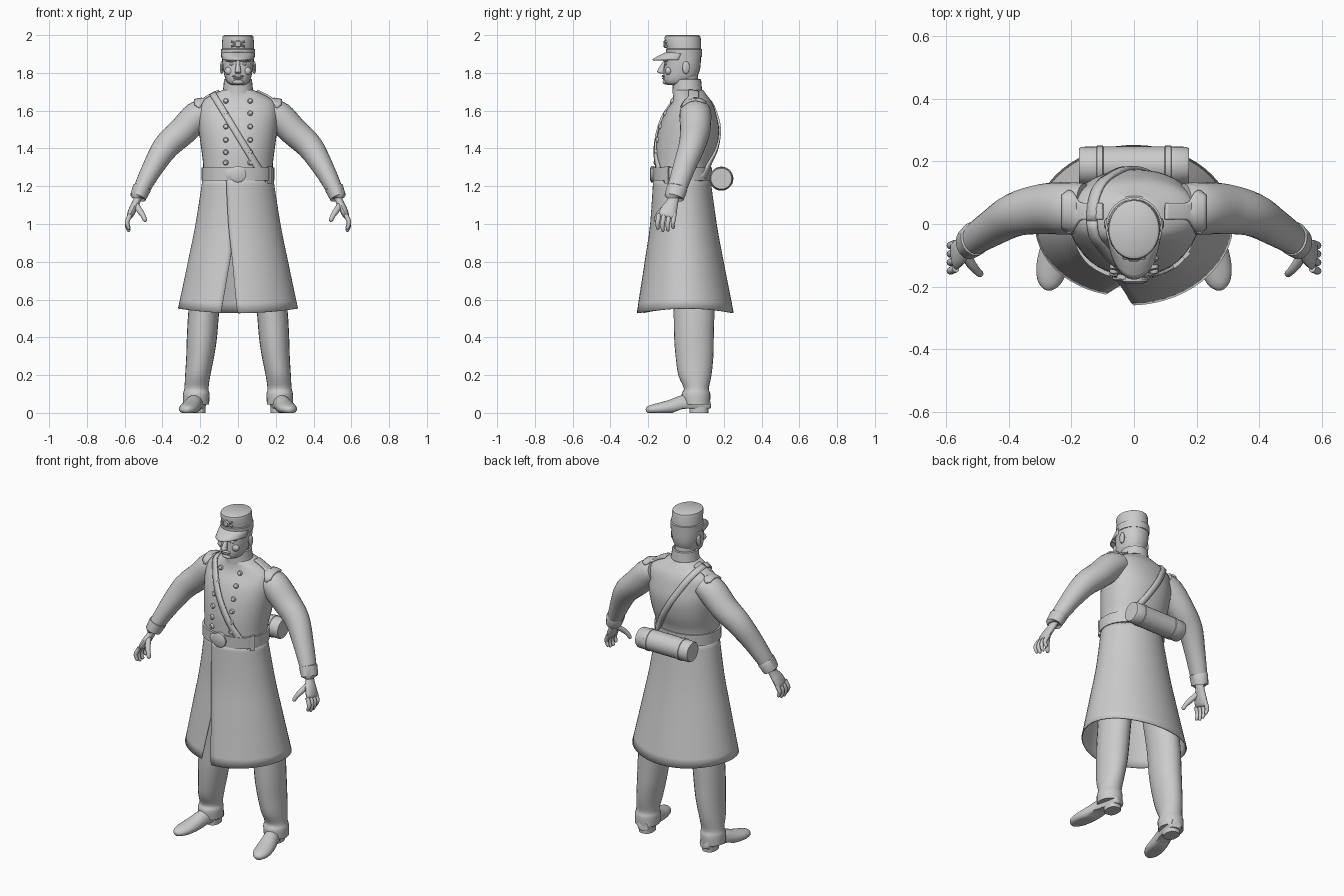
import bpy, bmesh, math
from mathutils import Vector
from mathutils.bvhtree import BVHTree

if "Cube" in bpy.data.objects:
    bpy.data.objects.remove(bpy.data.objects["Cube"])

GREY = bpy.data.materials.new("plain_grey")
GREY.diffuse_color = (0.6, 0.6, 0.6, 1)
GREY.use_nodes = True
GREY.node_tree.nodes["Principled BSDF"].inputs["Base Color"].default_value = GREY.diffuse_color


def make(name, verts, faces, mirror=False, thick=0, angle=40):
    me = bpy.data.meshes.new(name)
    me.from_pydata([tuple(v) for v in verts], [], faces)
    bm = bmesh.new()
    bm.from_mesh(me)
    bmesh.ops.recalc_face_normals(bm, faces=bm.faces)
    bm.to_mesh(me)
    bm.free()
    me.materials.append(GREY)
    ob = bpy.data.objects.new(name, me)
    bpy.context.collection.objects.link(ob)
    bpy.ops.object.select_all(action='DESELECT')
    ob.select_set(True)
    bpy.context.view_layer.objects.active = ob
    bpy.ops.object.shade_smooth_by_angle(angle=math.radians(angle))
    if thick:
        s = ob.modifiers.new("thickness", 'SOLIDIFY')
        s.thickness, s.offset = thick, 0
    if mirror:
        ob.modifiers.new("mirror", 'MIRROR')
    return ob


def densify(rows, k):
    """Catmull-Rom subdivision of a list of rows."""
    rows = [Vector(r) for r in rows]
    out = []
    for i in range(len(rows) - 1):
        p0, p1, p2, p3 = rows[max(i - 1, 0)], rows[i], rows[i + 1], rows[min(i + 2, len(rows) - 1)]
        for j in range(k):
            t = j / k
            out.append(0.5 * (2 * p1 + (p2 - p0) * t + (2 * p0 - 5 * p1 + 4 * p2 - p3) * t * t
                              + (3 * p1 - p0 - 3 * p2 + p3) * t ** 3))
    return out + [rows[-1]]


def sweep(name, rows, axis=None, ref=(0, 1, 0), n=24, k=3, power=1.0, floor=None, **kw):
    """Closed skin over ellipses; a row is x, y, z, radius across, radius along ref."""
    rows = densify(rows, k) if k > 1 else [Vector(r) for r in rows]
    verts = []
    for i, r in enumerate(rows):
        c = r[0:3]
        t = Vector(axis) if axis else Vector(rows[min(i + 1, len(rows) - 1)][0:3]) - Vector(rows[max(i - 1, 0)][0:3])
        t.normalize()
        v = Vector(ref) - t * t.dot(Vector(ref))
        v.normalize()
        u = v.cross(t)
        for j in range(n):
            a = 2 * math.pi * j / n
            ca, sa = (math.copysign(abs(f) ** power, f) for f in (math.cos(a), math.sin(a)))
            p = Vector(c) + u * r[3] * ca + v * r[4] * sa
            if floor:
                p.z = max(p.z, floor(p))
            verts.append(p)
    m = len(rows)
    faces = [(i * n + j, i * n + (j + 1) % n, (i + 1) * n + (j + 1) % n, (i + 1) * n + j)
             for i in range(m - 1) for j in range(n)]
    faces += [tuple(range(n)), tuple(range((m - 1) * n, m * n))]
    return make(name, verts, faces, **kw)


def grid(name, fn, nu, nv, **kw):
    verts = [fn(i / nu, j / nv) for i in range(nu + 1) for j in range(nv + 1)]
    w = nv + 1
    faces = [(i * w + j, i * w + j + 1, (i + 1) * w + j + 1, (i + 1) * w + j) for i in range(nu) for j in range(nv)]
    return make(name, verts, faces, **kw)


def blob(name, c, r, **kw):
    rows = [(c[0], c[1], c[2] - r[2] * math.cos(a), r[0] * math.sin(a) + 1e-4, r[1] * math.sin(a) + 1e-4)
            for a in [math.pi * i / 8 for i in range(9)]]
    return sweep(name, rows, axis=(0, 0, 1), n=14, k=1, **kw)


def disc(name, c, d, r, h, **kw):
    c, d = Vector(c), Vector(d).normalized()
    prof = [(-h, 1), (0.5 * h, 1), (h, 0.7)]
    return sweep(name, [tuple(c + d * s) + (r * f, r * f) for s, f in prof], axis=d, ref=(0, 0, 1), n=16, k=1, **kw)


UP = (0, 0, 1)

# Coat body
torso = sweep("coat_body", [(0, -.02, 1.23, .183, .145), (0, -.015, 1.32, .185, .15), (0, 0, 1.4, .195, .162),
                            (0, .015, 1.5, .208, .16), (0, .022, 1.58, .212, .138), (0, .03, 1.64, .2, .11),
                            (0, .022, 1.68, .145, .09), (0, .012, 1.71, .08, .078)], axis=UP, n=40, power=.92)
sweep("collar", [(0, .008, 1.69, .083, .08), (0, .006, 1.73, .077, .077), (0, .004, 1.765, .074, .076),
                 (0, .004, 1.768, .066, .068), (0, .004, 1.75, .064, .066)], axis=UP, k=1)
sweep("neck", [(0, .005, 1.7, .06, .062), (0, .0, 1.8, .06, .062)], axis=UP, k=1)

# Sleeves
arm = sweep("sleeve", [(.16, .05, 1.6, .065, .08), (.215, .05, 1.57, .08, .084), (.295, .048, 1.49, .076, .08),
                       (.38, .03, 1.41, .07, .07), (.45, -.01, 1.30, .056, .06), (.508, -.047, 1.19, .044, .052),
                       (.526, -.06, 1.15, .039, .048)], mirror=True, k=4)
sweep("cuff", [(.507, -.046, 1.195, .044, .052), (.509, -.047, 1.19, .049, .056), (.53, -.063, 1.14, .043, .052),
               (.53, -.063, 1.138, .03, .04)], mirror=True, k=1)

# Hands: palm, four fingers and thumb
sweep("palm", [(.523, -.06, 1.16, .022, .03), (.537, -.07, 1.12, .02, .03), (.556, -.088, 1.08, .021, .043),
               (.572, -.1, 1.045, .017, .047), (.576, -.103, 1.035, .008, .04)], mirror=True, n=16)
for i in range(4):
    y, drop = -.143 + .027 * i, (.012, 0, .002, .016)[i]
    sweep("finger", [(.57, y, 1.05, .012, .012), (.586, y - .006, 1.015, .0125, .0125),
                     (.586, y - .008, .985 + drop, .011, .011), (.578, y - .006, .965 + drop, .009, .009),
                     (.575, y - .005, .96 + drop, .003, .003)], mirror=True, n=10)
sweep("thumb", [(.54, -.095, 1.1, .016, .016), (.52, -.13, 1.07, .016, .015), (.503, -.15, 1.045, .013, .013),
                (.492, -.16, 1.02, .011, .011), (.49, -.162, 1.012, .003, .003)], mirror=True, n=10)

# Coat skirt: open sheet, one front panel lapped over the other
HEM = densify([(1.25, .183, -.165, .125), (1.0, .222, -.18, .16), (.8, .262, -.207, .197), (.54, .315, -.245, .25)], 4)


def skirt(u, v):
    z, rx, f, b = HEM[round(u * 12)]
    s = max(0, (.85 - z) / .31)
    a0 = math.asin((-.062 + .06 * min(1, u) ** 1.5) / rx)
    a1 = 2 * math.pi + math.asin((-.035 - .055 * s) / rx)
    a = a0 + (a1 - a0) * v
    lap = 1 + .05 * max(0, 1 - v * 5) - .05 * max(0, 1 - (1 - v) * 5)
    z -= u ** 4 * .012 * math.cos(2 * a)
    return (rx * math.sin(a) * (1 + (lap - 1) * .2), (f + b) / 2 - (b - f) / 2 * math.cos(a) * lap, z)


grid("coat_skirt", skirt, 12, 56, thick=.006)

# Trousers and shoes
sweep("trouser_leg", [(.125, .02, .95, .08, .1), (.155, .035, .75, .085, .11), (.18, .042, .55, .082, .108),
                      (.191, .042, .4, .08, .105), (.2, .045, .3, .074, .1), (.213, .047, .2, .067, .088),
                      (.22, .055, .13, .064, .066), (.221, .053, .1, .07, .076), (.222, .055, .045, .069, .072)],
      axis=UP, mirror=True)
sweep("shoe", [(.206, .125, .045, .02, .02), (.208, .115, .045, .038, .04), (.215, .06, .05, .043, .05),
               (.232, -.01, .045, .044, .05), (.25, -.08, .03, .05, .04), (.263, -.14, .022, .05, .032),
               (.272, -.185, .018, .038, .024), (.276, -.207, .015, .018, .014), (.277, -.212, .014, .003, .003)],
      ref=UP, n=20, mirror=True, floor=lambda p: .022 if p.y > -.02 else max(0, .022 * (p.y + .07) / .05))
sweep("heel", [(.213, .068, 0, .04, .05), (.213, .068, .03, .041, .051)], axis=UP, k=1, mirror=True, power=.8)

# Head and face
HEAD = [(1.737, .035, -.1, -.02), (1.748, .055, -.114, .02), (1.775, .069, -.12, .055), (1.81, .077, -.118, .072),
        (1.85, .083, -.115, .078), (1.9, .085, -.112, .08)]
sweep("head", [(0, (f + b) / 2, z, rx, (b - f) / 2) for z, rx, f, b in HEAD], axis=UP, power=.9)
sweep("nose", [(0, -.108, 1.868, .009, .008), (0, -.12, 1.845, .011, .012), (0, -.13, 1.82, .014, .018),
               (0, -.133, 1.805, .017, .02), (0, -.124, 1.796, .012, .012)], axis=UP, n=14)
blob("brow", (.036, -.108, 1.866), (.034, .014, .008), mirror=True)
blob("eye", (.034, -.107, 1.847), (.014, .008, .007), mirror=True)
blob("cheek", (.045, -.092, 1.81), (.026, .018, .022), mirror=True)
blob("upper_lip", (0, -.117, 1.783), (.032, .012, .007))
blob("lower_lip", (0, -.116, 1.771), (.025, .011, .006))
blob("chin", (0, -.107, 1.752), (.03, .017, .014))
blob("ear", (.086, .0, 1.828), (.01, .02, .034), mirror=True)

# Cap with band, visor and badge
sweep("cap", [(0, -.01, 1.885, .089, .094), (0, -.01, 1.925, .091, .096), (0, -.011, 1.928, .085, .091),
              (0, -.018, 1.985, .083, .096), (0, -.018, 1.995, .08, .093), (0, -.018, 2.0, .072, .085)],
      axis=UP, n=36, k=1)


def visor(u, v):
    a = math.radians(-80 + 160 * v)
    c = math.cos(a)
    return ((.088 - .006 * u) * math.sin(a), -.01 - (.088 + .078 * u) * c, 1.9 - .032 * u ** 1.3 + .008 * c * (1 - u))


grid("visor", visor, 5, 20, thick=.008)
disc("cap_badge", (0, -.108, 1.953), (0, -1, 0), .02, .012)
for s in (-1, 1):
    sweep("badge_bar", [(-.035 * s, -.106, 1.94, .005, .008), (.035 * s, -.106, 1.966, .005, .008)], k=1, n=8)

# Belt, buckle and side loop
sweep("belt", [(0, -.02, 1.23, .182, .145), (0, -.02, 1.23, .193, .156), (0, -.02, 1.298, .193, .158),
               (0, -.02, 1.298, .182, .145)], axis=UP, n=40, k=1, power=.92)
disc("buckle", (0, -.178, 1.264), (0, -1, 0), .044, .012)
disc("buckle_catch", (-.038, -.172, 1.264), (0, -1, 0), .03, .01)
sweep("belt_loop", [(.163, -.095, 1.215, .018, .018), (.163, -.095, 1.305, .018, .018)], axis=UP, n=4, k=1)

# Surface lookup used to lay straps and buttons on the coat
V, F = [], []
for ob in (torso, arm):
    off = len(V)
    V += [v.co.copy() for v in ob.data.vertices]
    F += [[i + off for i in p.vertices] for p in ob.data.polygons]
body = BVHTree.FromPolygons(V, F)
coat = BVHTree.FromPolygons([v.co for v in torso.data.vertices], [list(p.vertices) for p in torso.data.polygons])

# Two columns of buttons
for z in (1.65, 1.585, 1.515, 1.445, 1.38, 1.325):
    hit, nor, _, _ = coat.ray_cast(Vector((.064, -1, z)), Vector((0, 1, 0)))
    disc("button", hit, nor, .014, .011, mirror=True)


# Shoulder straps with a wide outer end
def epaulette(u, v):
    x = .1 + .13 * u
    half = .026 + .04 * max(0, min(1, (u - .55) / .2)) - .015 * max(0, (u - .85) / .15)
    y = .04 + half * (2 * v - 1)
    hit = body.ray_cast(Vector((x, y, 3)), Vector((0, 0, -1)))[0]
    return (x, y, hit.z + .005)


grid("shoulder_strap", epaulette, 14, 8, thick=.012, mirror=True)

# Cross strap around the body
mid, along = Vector((-.01, .01, 1.485)), Vector((-.115, 0, .19)).normalized()
side = Vector((along.z, 0, -along.x))


def cross_strap(u, v):
    a = 2 * math.pi * u
    d = along * math.cos(a) + Vector((0, math.sin(a), 0))
    hit, nor, _, _ = coat.ray_cast(mid + side * (.034 * (v - .5)), d.normalized())
    return hit + nor * .006


grid("cross_strap", cross_strap, 64, 2, thick=.01)

# Rolled bundle carried at the back
ROLL = [(-.176, .045), (-.176, .055), (-.168, .06), (-.12, .061), (-.118, .064), (-.1, .064), (-.098, .061)]
ROLL += [(-x, r) for x, r in reversed(ROLL)]
sweep("back_roll", [(x, .187, 1.24, r, r) for x, r in ROLL], axis=(1, 0, 0), k=1, n=28)
